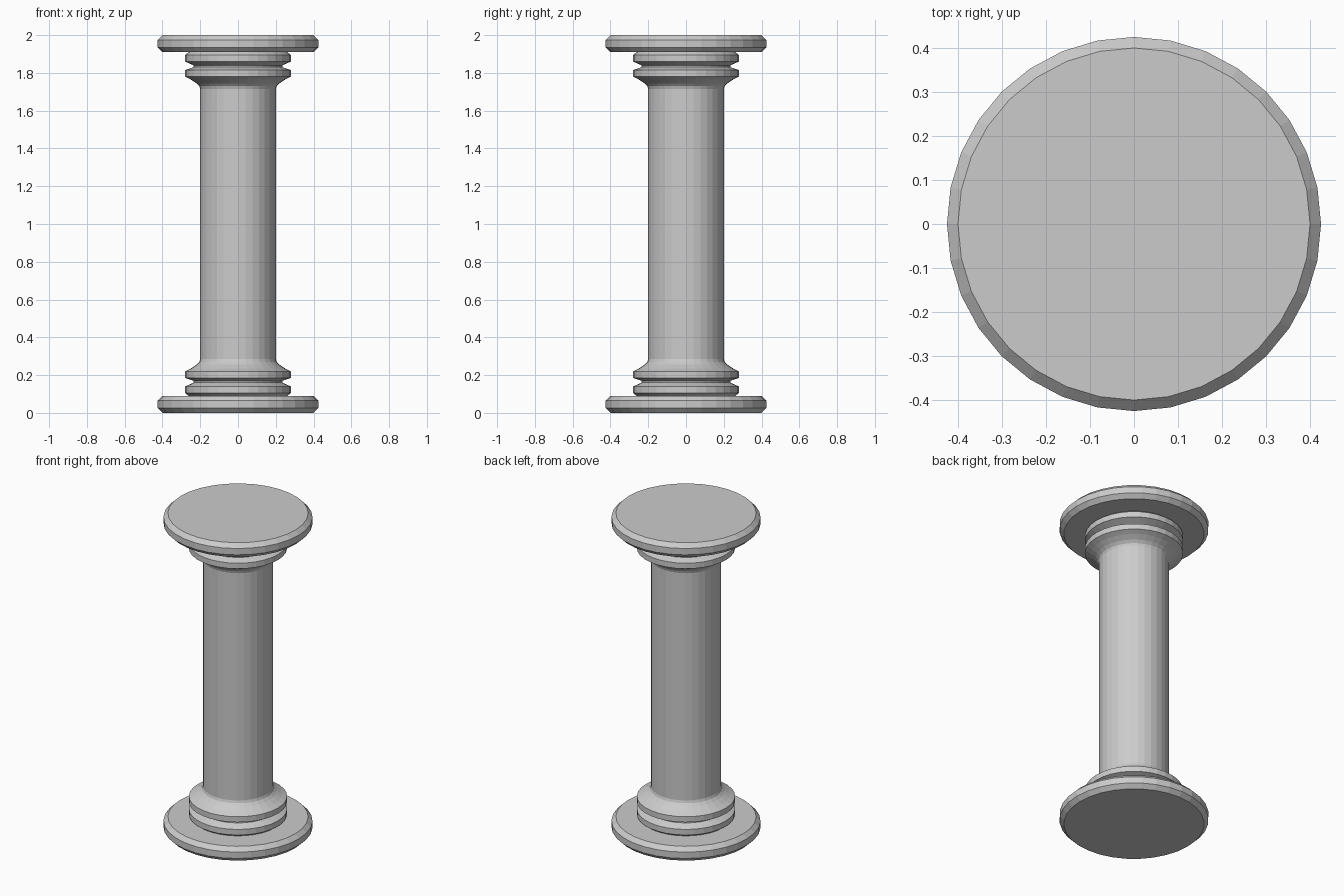
import bpy, bmesh, math

if "Cube" in bpy.data.objects:
    bpy.data.objects.remove(bpy.data.objects["Cube"])

SIDES = 32

stone = bpy.data.materials.new("grey stone")
stone.diffuse_color = (0.6, 0.6, 0.6, 1)
stone.use_nodes = True
stone.node_tree.nodes["Principled BSDF"].inputs["Base Color"].default_value = stone.diffuse_color


def lathe(name, profile):
    """Spin a (radius, z) profile around z and cap both ends."""
    bm = bmesh.new()
    rings = []
    for r, z in profile:
        rings.append([bm.verts.new((r * math.cos(2 * math.pi * i / SIDES),
                                    r * math.sin(2 * math.pi * i / SIDES), z))
                      for i in range(SIDES)])
    for a, b in zip(rings, rings[1:]):
        for i in range(SIDES):
            j = (i + 1) % SIDES
            bm.faces.new((a[i], a[j], b[j], b[i]))
    bm.faces.new(rings[0])
    bm.faces.new(rings[-1])
    bmesh.ops.recalc_face_normals(bm, faces=bm.faces)
    mesh = bpy.data.meshes.new(name)
    bm.to_mesh(mesh)
    bm.free()
    mesh.materials.append(stone)
    obj = bpy.data.objects.new(name, mesh)
    bpy.context.collection.objects.link(obj)
    return obj


# lower half of the profile: slab, two rings with a groove, flare into the shaft
half = [(0.40, 0), (0.425, 0.025), (0.425, 0.065), (0.40, 0.09),
        (0.26, 0.09), (0.28, 0.105), (0.28, 0.14), (0.235, 0.16),
        (0.235, 0.17), (0.28, 0.185), (0.28, 0.22),
        (0.25, 0.235), (0.22, 0.255), (0.205, 0.27), (0.20, 0.285)]

# the column is symmetric top to bottom
lathe("column", half + [(r, 2 - z) for r, z in reversed(half)])
